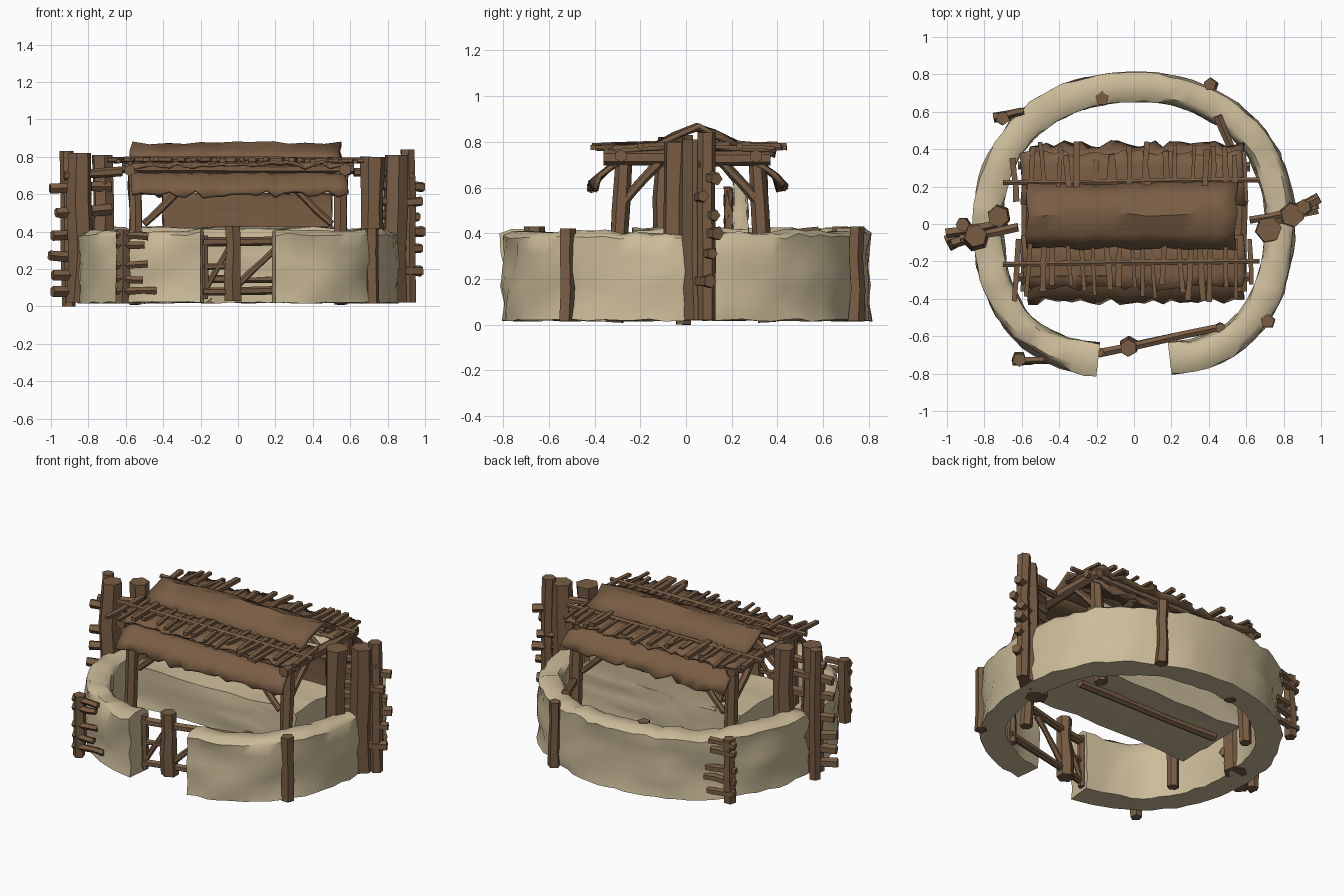
import bpy, bmesh, math, random
from mathutils import Vector

if "Cube" in bpy.data.objects:
    bpy.data.objects.remove(bpy.data.objects["Cube"])

random.seed(7)


def material(name, col):
    m = bpy.data.materials.new(name)
    m.diffuse_color = (*col, 1)
    m.use_nodes = True
    m.node_tree.nodes["Principled BSDF"].inputs["Base Color"].default_value = m.diffuse_color
    return m


STONE = material("pale stone", (0.60, 0.50, 0.32))
WOOD = material("brown wood", (0.19, 0.11, 0.058))


def finish(name, bm, mat, angle=40):
    bmesh.ops.recalc_face_normals(bm, faces=bm.faces)
    me = bpy.data.meshes.new(name)
    bm.to_mesh(me)
    bm.free()
    me.materials.append(mat)
    me.shade_smooth()
    me.set_sharp_from_angle(angle=math.radians(angle))
    ob = bpy.data.objects.new(name, me)
    bpy.context.collection.objects.link(ob)
    return ob


def jit(a):
    return random.uniform(-a, a)


def log(name, a, b, r, sides=6, flat=1.0):
    """Rough hewn timber from a to b, slightly irregular."""
    a, b = Vector(a), Vector(b)
    d = b - a
    rot = d.to_track_quat('Z', 'Y')
    bm = bmesh.new()
    rings = []
    for k in range(4):
        t = k / 3
        s = r * random.uniform(0.88, 1.12)
        off = Vector((jit(r * .15), jit(r * .15), 0))
        ring = []
        for i in range(sides):
            an = 2 * math.pi * (i + .5) / sides
            p = Vector((math.cos(an) * s, math.sin(an) * s * flat, d.length * t))
            ring.append(bm.verts.new(a + rot @ (p + off)))
        rings.append(ring)
    for k in range(3):
        for i in range(sides):
            j = (i + 1) % sides
            bm.faces.new((rings[k][i], rings[k][j], rings[k + 1][j], rings[k + 1][i]))
    bm.faces.new(rings[0])
    bm.faces.new(rings[-1])
    return finish(name, bm, WOOD, 35)


def slab(name, lo, hi, cuts, mat, rough):
    """Lumpy block between two corners."""
    bm = bmesh.new()
    bmesh.ops.create_cube(bm, size=1)
    bmesh.ops.subdivide_edges(bm, edges=bm.edges[:], cuts=cuts, use_grid_fill=True)
    for v in bm.verts:
        v.co = Vector([lo[i] + (v.co[i] + .5) * (hi[i] - lo[i]) + jit(rough) for i in range(3)])
    return finish(name, bm, mat)


def sheet(name, x0, x1, profile, nx, rough, ragged, thick):
    """Rough roof sheet: a (y, z) profile drawn along x, with a ragged last edge."""
    bm = bmesh.new()
    rows = []
    for i in range(nx + 1):
        x = x0 + (x1 - x0) * i / nx
        row = []
        for k, (y, z) in enumerate(profile):
            e = ragged if k == len(profile) - 1 else 0
            row.append(bm.verts.new((x + jit(.012), y + jit(rough + e), z + jit(rough + e))))
        rows.append(row)
    for i in range(nx):
        for k in range(len(profile) - 1):
            bm.faces.new((rows[i][k], rows[i + 1][k], rows[i + 1][k + 1], rows[i][k + 1]))
    ob = finish(name, bm, WOOD)
    mod = ob.modifiers.new("thickness", 'SOLIDIFY')
    mod.thickness = thick
    mod.offset = 0


# Round stone wall, open at the front, with staggered stones
def stone_wall():
    bm = bmesh.new()
    n, rows = 72, 6
    a0, a1 = math.radians(-90 + 14.8), math.radians(270 - 14.8)
    rx, ry, half = .782, .733, .073
    bricks = {}

    def bump(side, r, c):
        return bricks.setdefault((side, r, (c + (r % 2) * 2) // 4), jit(.014))

    rings = []
    for i in range(n + 1):
        a = a0 + (a1 - a0) * i / n
        ca, sa = math.cos(a), math.sin(a)
        p = 2.15 - .35 * min(0, max(-1, sa * 1.5))
        rad = (abs(ca / rx) ** p + abs(sa / ry) ** p) ** (-1 / p)
        c = Vector((ca * rad, sa * rad))
        nor = Vector((math.copysign(abs(c.x / rx) ** (p - 1) / rx, ca),
                      math.copysign(abs(c.y / ry) ** (p - 1) / ry, sa))).normalized()
        top = .405 + bump('t', 0, i) + jit(.005)
        swell = .008 * max(0, 1 - min(i, n - i) / 6)
        pts = []
        for k in range(rows):
            z = .02 + (top - .035) * k / (rows - 1)
            pts.append((half + swell + bump('o', k, i), z))
        pts += [(half - .03, top + .006), (-half + .03, top + .006)]
        for k in reversed(range(rows)):
            z = .02 + (top - .035) * k / (rows - 1)
            pts.append((-half - swell + bump('i', k, i) * .8, z))
        ring = []
        for d, z in pts:
            q = c + nor * (d + jit(.005))
            ring.append(bm.verts.new((q.x, q.y, z + jit(.006))))
        rings.append(ring)
    m = len(rings[0])
    for i in range(n):
        for k in range(m):
            j = (k + 1) % m
            bm.faces.new((rings[i][k], rings[i][j], rings[i + 1][j], rings[i + 1][k]))
    bm.faces.new(rings[0])
    bm.faces.new(rings[-1])
    finish("stone_wall", bm, STONE, 45)


stone_wall()

# Stone base and back of the shelter
slab("shelter_base", (-.57, -.23, .16), (.57, .27, .42), 6, STONE, .01)
slab("shelter_back", (-.40, .21, .40), (.50, .27, .62), 4, STONE, .007)
slab("back_board", (-.40, .17, .41), (.50, .20, .60), 4, WOOD, .006)
log("base_sill", (-.52, .10, .15), (.48, .08, .15), .025)

# Shelter frame: posts, braces, crossbeams
for sx in (-1, 1):
    for y in (-.29, .33):
        sy = -1 if y < 0 else 1
        log("shelter_post", (sx * .55, y + sy * .02, .01), (sx * .55, y - sy * .02, .75), .036)
        log("long_brace", (sx * .50, y, .44), (sx * .27, y - sy * .03, .66), .02)
        log("side_brace", (sx * .56, y, .52), (sx * .57, y - sy * .17, .71), .022)
    log("crossbeam", (sx * .575, -.36, .73), (sx * .575, .37, .73), .032)
for y in (-.28, .31):
    log("eave_beam", (-.62, y, .74), (.62, y, .735), .026)
for y in (-.21, .225):
    log("roof_rail", (-.70, y - .005, .785), (.67, y + .01, .78), .016)

# Roof: raised ridge cap, flat ragged sheets, hanging skirts, loose slats
sheet("ridge_cap", -.57, .55, [(-.125, .785), (-.05, .825), (.05, .864), (.13, .835), (.215, .785)],
      12, .010, .004, .022)
cy = .02
for sy in (-1, 1):
    flat = [(.08, .775), (.20, .768), (.29, .762), (.36, .755)]
    sheet("roof_sheet", -.60, .59, [(cy + sy * y, z) for y, z in flat], 26, .006, .014, .016)
    skirt = [(.26, .715), (.33, .695), (.385, .65), (.415, .60)]
    sheet("roof_skirt", -.56, .58, [(cy * .3 + sy * y, z) for y, z in skirt], 24, .007, .014, .02)
    for i in range(20):
        x = -.61 + 1.23 * i / 19 + jit(.02)
        e = random.uniform(.33, .43)
        log("roof_slat", (x, cy + sy * .10, .787 + jit(.008)),
            (x + jit(.03), cy * .5 + sy * e, .778 + jit(.012)), random.uniform(.013, .023), 4, .7)

# Tall timber stacks at both sides
for x, y, r, z0, z1 in ((-.91, -.01, .036, 0, .83), (-.85, -.07, .066, .02, .82),
                        (-.73, .045, .064, .02, .81), (.71, -.035, .064, .02, .80),
                        (.845, .045, .064, .02, .81), (.91, .09, .038, .02, .84)):
    log("tall_post", (x, y, z0), (x + jit(.012), y + jit(.012), z1), r)
for z in (.08, .17, .27, .38, .50, .63):
    log("left_rung", (-.99 + jit(.02), -.09 + jit(.05), z), (-.68, .02 + jit(.03), z + jit(.02)), .029, 5)
for z in (.19, .31, .40, .48, .56, .64):
    log("right_rung", (.98 + jit(.02), .11 + jit(.04), z), (.68, -.01 + jit(.03), z + jit(.02)), .028, 5)
for sx in (-1, 1):
    log("stack_beam", (sx * .62, sx * .02, .72), (sx * .93, sx * .08, .70), .024)

# Timber posts set against the wall
for x, y, z1 in ((-.62, -.72, .41), (.72, -.52, .42), (.41, .745, .43), (-.165, .675, .43),
                 (-.71, .565, .42)):
    log("wall_post", (x, y, .015), (x + jit(.01), y, z1), .037, 5)
for z in (.08, .15, .22, .33, .385):
    log("front_rung", (-.65, -.735, z), (-.47 + jit(.04), -.725, z + jit(.012)), .021, 5)
    log("back_rung", (-.75, .565 + jit(.01), z), (-.58 + jit(.03), .605, z + jit(.012)), .022, 5)
log("inner_brace", (.45, .58, .40), (.53, .38, .38), .024)


# Leaning gate behind the opening
def gate(t, z):
    return (-.19 + .67 * t, -.69 + .14 * t, z)


log("gate_post", gate(.24, .03), gate(.24, .43), .048)
log("gate_post_thin", gate(.02, .04), gate(.02, .38), .022)
log("gate_end_post", gate(.97, .04), gate(.97, .39), .026)
for z in (.08, .345):
    log("gate_rail", gate(0, z), gate(1, z + .01), .024)
log("gate_mid_rail", gate(0, .21), gate(.28, .22), .018)
log("gate_brace", gate(.27, .11), gate(.62, .33), .018)
log("gate_brace_low", gate(.03, .10), gate(.22, .32), .016)
